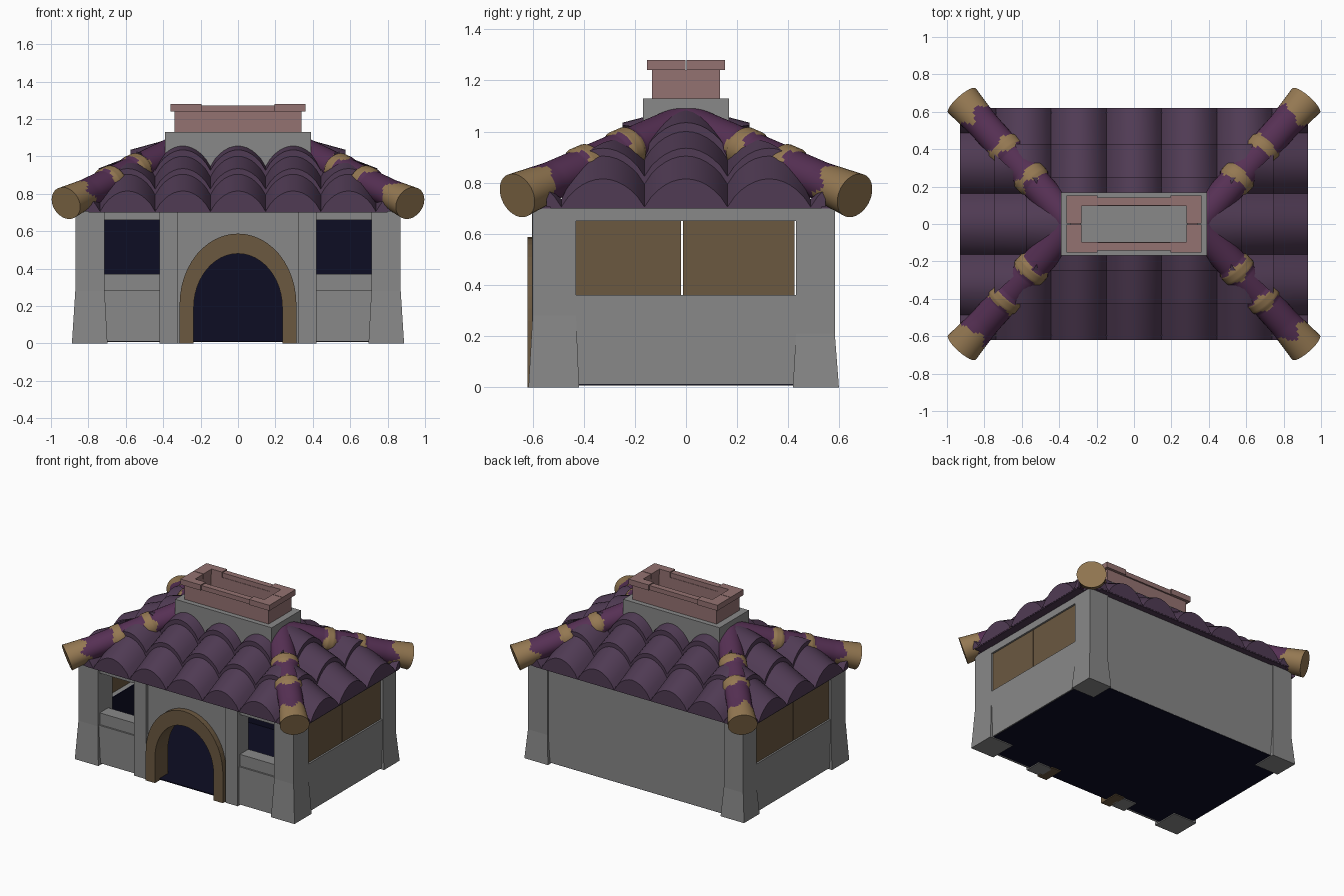
import bpy, bmesh, math
from mathutils import Vector, Matrix

if "Cube" in bpy.data.objects:
    bpy.data.objects.remove(bpy.data.objects["Cube"])


def material(name, r, g, b):
    lin = [((c / 255 + 0.055) / 1.055) ** 2.4 if c > 10 else c / 255 / 12.92 for c in (r, g, b)]
    m = bpy.data.materials.new(name)
    m.diffuse_color = (*lin, 1)
    m.use_nodes = True
    m.node_tree.nodes["Principled BSDF"].inputs["Base Color"].default_value = m.diffuse_color
    return m


STONE = material("grey_stone", 136, 136, 136)
TILE = material("roof_tile_purple", 80, 59, 84)
LOG = material("log_purple", 86, 48, 84)
GOLD = material("gold_trim", 148, 120, 82)
BRICK = material("pink_brick", 148, 114, 113)
WOOD = material("brown_wood", 107, 88, 64)
NAVY = material("navy_interior", 13, 13, 36)


def finish(name, bm, mats, fix=True):
    if fix:
        bmesh.ops.recalc_face_normals(bm, faces=bm.faces[:])
    me = bpy.data.meshes.new(name)
    bm.to_mesh(me)
    bm.free()
    for m in mats:
        me.materials.append(m)
    ob = bpy.data.objects.new(name, me)
    bpy.context.collection.objects.link(ob)
    return ob


def loft_box(name, levels, mat):
    """Stack of rectangles: each level is (z, x0, x1, y0, y1)."""
    bm = bmesh.new()
    rings = [[bm.verts.new(p) for p in ((x0, y0, z), (x1, y0, z), (x1, y1, z), (x0, y1, z))]
             for z, x0, x1, y0, y1 in levels]
    for a, b in zip(rings, rings[1:]):
        for i in range(4):
            j = (i + 1) % 4
            bm.faces.new((a[i], a[j], b[j], b[i]))
    bm.faces.new(rings[0][::-1])
    bm.faces.new(rings[-1])
    return finish(name, bm, [mat])


def box(name, x0, x1, y0, y1, z0, z1, mat):
    x0, x1 = sorted((x0, x1))
    y0, y1 = sorted((y0, y1))
    return loft_box(name, [(z0, x0, x1, y0, y1), (z1, x0, x1, y0, y1)], mat)


def prism(name, outline, y0, y1, mat):
    """Extrude an x-z outline along y."""
    bm = bmesh.new()
    a = [bm.verts.new((x, y0, z)) for x, z in outline]
    b = [bm.verts.new((x, y1, z)) for x, z in outline]
    bm.faces.new(a)
    bm.faces.new(b[::-1])
    for i in range(len(a)):
        j = (i + 1) % len(a)
        bm.faces.new((a[i], a[j], b[j], b[i]))
    return finish(name, bm, [mat])


def arch(half, spring, top, n=24):
    """Arch points from right foot over the top to left foot."""
    curve = [(half * math.cos(math.pi * i / n), spring + (top - spring) * math.sin(math.pi * i / n))
             for i in range(n + 1)]
    return [(half, 0)] + curve + [(-half, 0)]


# Walls, corner pillars and windows
TOP = 0.72
box("back_wall", -0.86, 0.86, 0.50, 0.572, 0.01, TOP, STONE)
box("floor", -0.86, 0.86, -0.57, 0.57, 0.007, 0.014, NAVY)
box("back_lining", -0.79, 0.79, 0.492, 0.50, 0.014, 0.70, NAVY)
for s in (-1, 1):
    box("side_wall_lower", s * 0.80, s * 0.868, -0.44, 0.44, 0.01, 0.36, STONE)
    box("side_wall_upper", s * 0.80, s * 0.868, -0.44, 0.44, 0.65, TOP, STONE)
    box("side_lining", s * 0.792, s * 0.80, -0.47, 0.50, 0.014, 0.36, NAVY)
    box("shutter", s * 0.835, s * 0.855, -0.43, -0.020, 0.36, 0.65, WOOD)
    box("shutter", s * 0.835, s * 0.855, -0.012, 0.425, 0.36, 0.65, WOOD)
    for t, y, flare in ((-1, 0.60, 0.28), (1, 0.582, 0.21)):
        levels = []
        for z, d in ((0, 1), (flare, 0), (TOP, 0)):
            xs = sorted((s * (0.713 - 0.015 * d), s * (0.87 + 0.018 * d)))
            ys = sorted((t * (0.43 - 0.012 * d), t * (y + 0.016 * d)))
            levels.append((z, *xs, *ys))
        loft_box("corner_pillar", levels, STONE)
    box("door_pillar", s * 0.32, s * 0.42, -0.603, -0.48, 0, TOP, STONE)
    box("front_wall_under_window", s * 0.42, s * 0.715, -0.578, -0.48, 0.01, 0.37, STONE)
    box("front_low_panel", s * 0.42, s * 0.715, -0.590, -0.57, 0.01, 0.285, STONE)
    box("front_wall_over_window", s * 0.42, s * 0.715, -0.578, -0.48, 0.66, TOP, STONE)

# Doorway
outer, inner = arch(0.312, 0.21, 0.587), arch(0.237, 0.19, 0.48)
prism("door_arch", outer + inner[::-1], -0.62, -0.47, WOOD)
prism("door_wall", [(-0.32, 0), (-0.32, TOP), (0.32, TOP), (0.32, 0)] + arch(0.30, 0.21, 0.575),
      -0.58, -0.49, STONE)


# Roof: rows of arched tiles on each slope, cut along the hips
def slope(name, depth, ridge_y, ridge_half, eave_half, width, turn):
    bm = bmesh.new()
    run, n, rise = depth + ridge_y, 12, 0.11
    rows = [(0, 0.33, 0.705, 0.80, 0.0), (0.31, 0.62, 0.825, 0.895, 0.13), (0.60, 1.0, 0.925, 0.99, 0.13)]
    for f0, f1, z0, z1, drop in rows:
        y0, y1 = -depth + f0 * run, -depth + f1 * run
        for c in range(-3, 4):
            pts = []
            for i in range(n + 1):
                u = 2 * i / n - 1
                pts.append((width * (c + u / 2), rise * (1 - u * u) ** 0.85 if abs(u) < 1 else 0))
            lip_lo = [bm.verts.new((x, y0, z0 - drop)) for x, h in pts]
            lip_hi = [bm.verts.new((x, y0, z0 + h)) for x, h in pts]
            front = [bm.verts.new((x, y0, z0 + h)) for x, h in pts]
            back = [bm.verts.new((x, y1, z1 + h)) for x, h in pts]
            for i in range(n):
                if drop or 0 < i < n - 1:
                    bm.faces.new((lip_lo[i], lip_lo[i + 1], lip_hi[i + 1], lip_hi[i]))
                else:
                    e = (lip_lo[i], lip_lo[i + 1], lip_hi[i + 1 if i == 0 else i])
                    bm.faces.new(e)
                bm.faces.new((front[i], front[i + 1], back[i + 1], back[i])).smooth = True
    for s in (-1, 1):
        bmesh.ops.bisect_plane(bm, geom=bm.verts[:] + bm.edges[:] + bm.faces[:], clear_outer=True,
                               plane_co=(s * ridge_half, ridge_y, 0),
                               plane_no=(s * run, eave_half - ridge_half, 0))
    bm.transform(Matrix.Rotation(turn, 4, 'Z'))
    finish(name, bm, [TILE], fix=False)


for k in (0, 2):
    slope("long_roof_slope", 0.62, 0.0, 0.36, 0.82, 0.295, k * math.pi / 2)
    slope("end_roof_slope", 0.93, -0.34, 0.0, 0.545, 0.325, (k + 1) * math.pi / 2)
box("roof_deck_long", -0.80, 0.80, -0.617, 0.617, 0.70, 0.706, TILE)
box("roof_deck_wide", -0.927, 0.927, -0.53, 0.53, 0.70, 0.706, TILE)
box("roof_deck_corners", -0.875, 0.875, -0.60, 0.60, 0.70, 0.72, TILE)


# Hip logs with ragged gold bands and tips
def hip_log(sx, sy, phase):
    p0, p1 = Vector((sx * 0.34, sy * 0.005, 1.03)), Vector((sx * 0.92, sy * 0.66, 0.75))
    axis = (p1 - p0).normalized()
    u = axis.cross(Vector((0, 0, 1))).normalized()
    v = u.cross(axis)
    bands, rings, sides = (0.36, 0.60), 72, 32
    bm = bmesh.new()

    def ring(f):
        near = min(abs(f - b) for b in bands)
        r = 0.084 + 0.010 * (near < 0.034) + 0.015 * max(0, (f - 0.8) / 0.2)
        c = p0.lerp(p1, f)
        return [bm.verts.new(c + u * r * math.cos(a) + v * r * 0.9 * math.sin(a))
                for a in (2 * math.pi * i / sides for i in range(sides))]

    loops = [ring(k / rings) for k in range(rings + 1)]
    for k in range(rings):
        f = (k + 0.5) / rings
        for i in range(sides):
            j = (i + 1) % sides
            face = bm.faces.new((loops[k][i], loops[k][j], loops[k + 1][j], loops[k + 1][i]))
            face.smooth = True
            a = 2 * math.pi * i / sides + phase
            wave = 0.6 * math.sin(3 * a) + 0.4 * math.sin(5 * a + 1)
            on_band = any(abs(f - b) < 0.036 + 0.018 * wave for b in bands)
            face.material_index = int(on_band or f > 0.86 + 0.04 * wave)
    bmesh.ops.recalc_face_normals(bm, faces=bm.faces[:])
    for f, m in ((0, 0), (1, 1)):
        cap = bm.faces.new(ring(f))
        cap.material_index = m
        cap.normal_update()
        if cap.normal.dot(axis) * (1 if f else -1) < 0:
            cap.normal_flip()
    finish("hip_log", bm, [LOG, GOLD], fix=False)


for n, (sx, sy) in enumerate(((-1, -1), (1, -1), (1, 1), (-1, 1))):
    hip_log(sx, sy, n * 1.3)

# Chimney: stone collar, brick walls and a jointed brick cap
box("chimney_collar", -0.39, 0.39, -0.168, 0.168, 0.93, 1.13, STONE)
for s in (-1, 1):
    box("chimney_long_wall", -0.34, 0.34, s * 0.097, s * 0.132, 1.13, 1.24, BRICK)
    box("chimney_end_wall", s * 0.285, s * 0.34, -0.097, 0.097, 1.13, 1.24, BRICK)
    box("cap_middle_brick", -0.195, 0.195, s * 0.10, s * 0.143, 1.24, 1.273, BRICK)
    for t in (-1, 1):
        box("cap_corner_brick", s * 0.195, s * 0.36, t * 0.095, t * 0.152, 1.24, 1.28, BRICK)
        box("cap_end_brick", s * 0.28, s * 0.36, t * 0.002, t * 0.095, 1.24, 1.28, BRICK)
